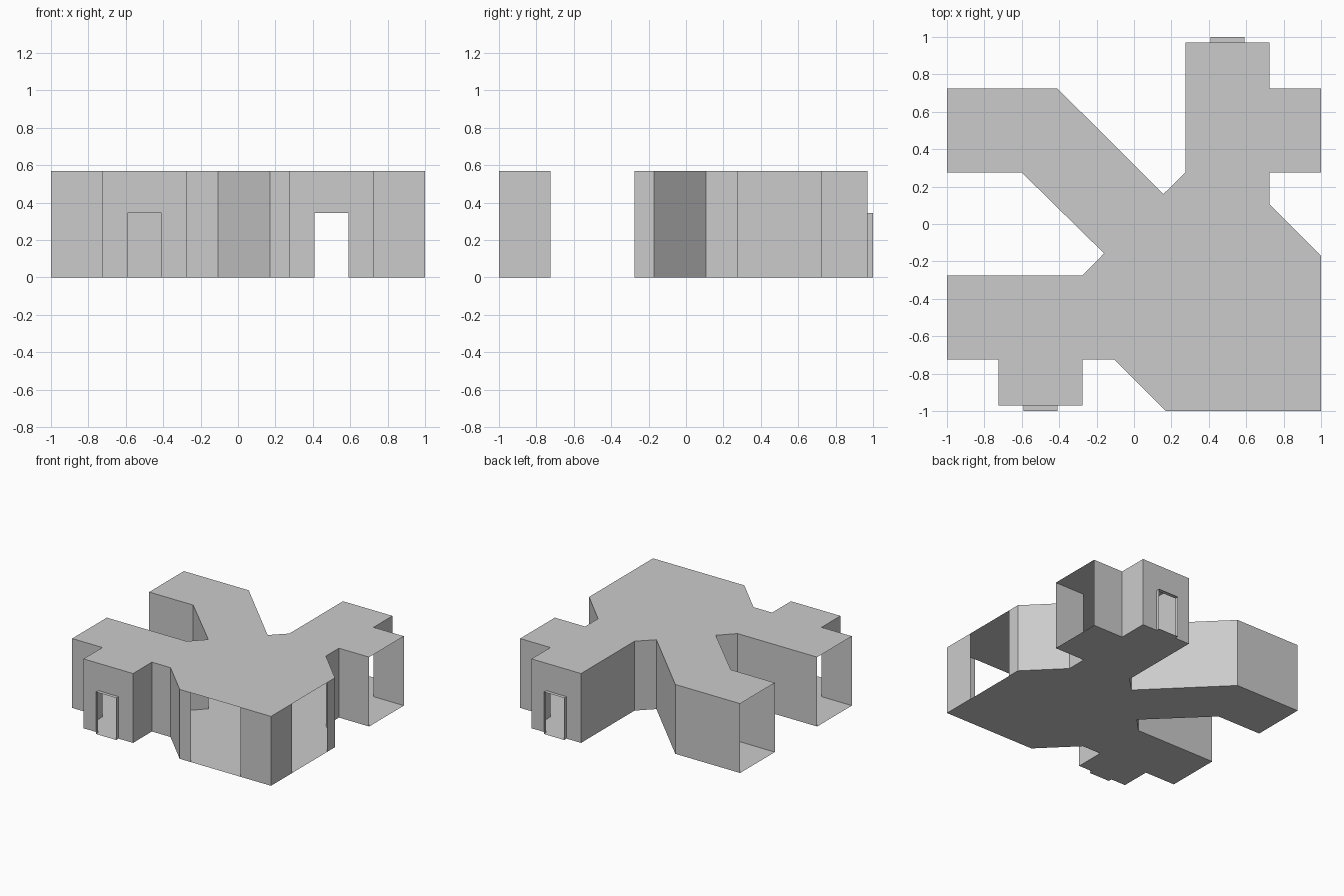
import bpy

if "Cube" in bpy.data.objects:
    bpy.data.objects.remove(bpy.data.objects["Cube"])

H = 0.57          # room height
DOOR_H = 0.345    # doorway height
A, B = 0.275, 0.725   # corridor edges
W = 0.97          # door wall distance


def make(name, faces):
    """Mesh object from a list of polygons given as 3D points."""
    verts, index, polys = [], {}, []
    for face in faces:
        poly = []
        for p in face:
            key = tuple(round(c, 4) for c in p)
            if key not in index:
                index[key] = len(verts)
                verts.append(key)
            poly.append(index[key])
        polys.append(poly)
    mesh = bpy.data.meshes.new(name)
    mesh.from_pydata(verts, [], polys)
    mesh.update()
    ob = bpy.data.objects.new(name, mesh)
    bpy.context.collection.objects.link(ob)
    return ob


# Plan outline, clockwise from above: x, y, and whether a wall follows (0 = open)
plan = [
    (-1, B, 1), (-0.41, B, 1), (0.157, 0.16, 1), (A, A, 1),
    (A, W, 0), (B, W, 1), (B, B, 1),
    (1, B, 0), (1, A, 1), (B, A, 1), (B, 0.106, 1),
    (1, -0.17, 1), (1, -A, 0), (1, -B, 1), (1, -1, 1),
    (B, -1, 0), (A, -1, 1), (0.17, -1, 1), (-0.106, -B, 1), (-A, -B, 1),
    (-A, -W, 0), (-B, -W, 1), (-B, -B, 1),
    (-1, -B, 0), (-1, -A, 1), (-A, -A, 1), (-0.16, -0.157, 1), (-0.6, A, 1),
    (-1, A, 0),
]

# Floor and ceiling slabs follow the full outline
make("floor", [[(x, y, 0) for x, y, w in plan]])
make("ceiling", [[(x, y, H) for x, y, w in reversed(plan)]])

# Thin walls, left out at the open corridor ends
walls = []
for (x0, y0, w), (x1, y1, _) in zip(plan, plan[1:] + plan[:1]):
    if w:
        walls.append([(x0, y0, H), (x1, y1, H), (x1, y1, 0), (x0, y0, 0)])
make("walls", walls)


def doorway(name, s):
    """End wall with a door hole and a short projecting frame (s = side)."""
    d0, d1 = 0.408, 0.592
    profile = [(A, H), (B, H), (B, 0), (d1, 0), (d1, DOOR_H),
               (d0, DOOR_H), (d0, 0), (A, 0)]
    make(name + "_wall", [[(s * x, s * W, z) for x, z in profile]])
    ring = [(d0, 0), (d0, DOOR_H), (d1, DOOR_H), (d1, 0)]
    make(name + "_frame", [
        [(s * a, s * W, za), (s * a, s, za), (s * b, s, zb), (s * b, s * W, zb)]
        for (a, za), (b, zb) in zip(ring, ring[1:] + ring[:1])])


doorway("back_door", 1)
doorway("front_door", -1)
